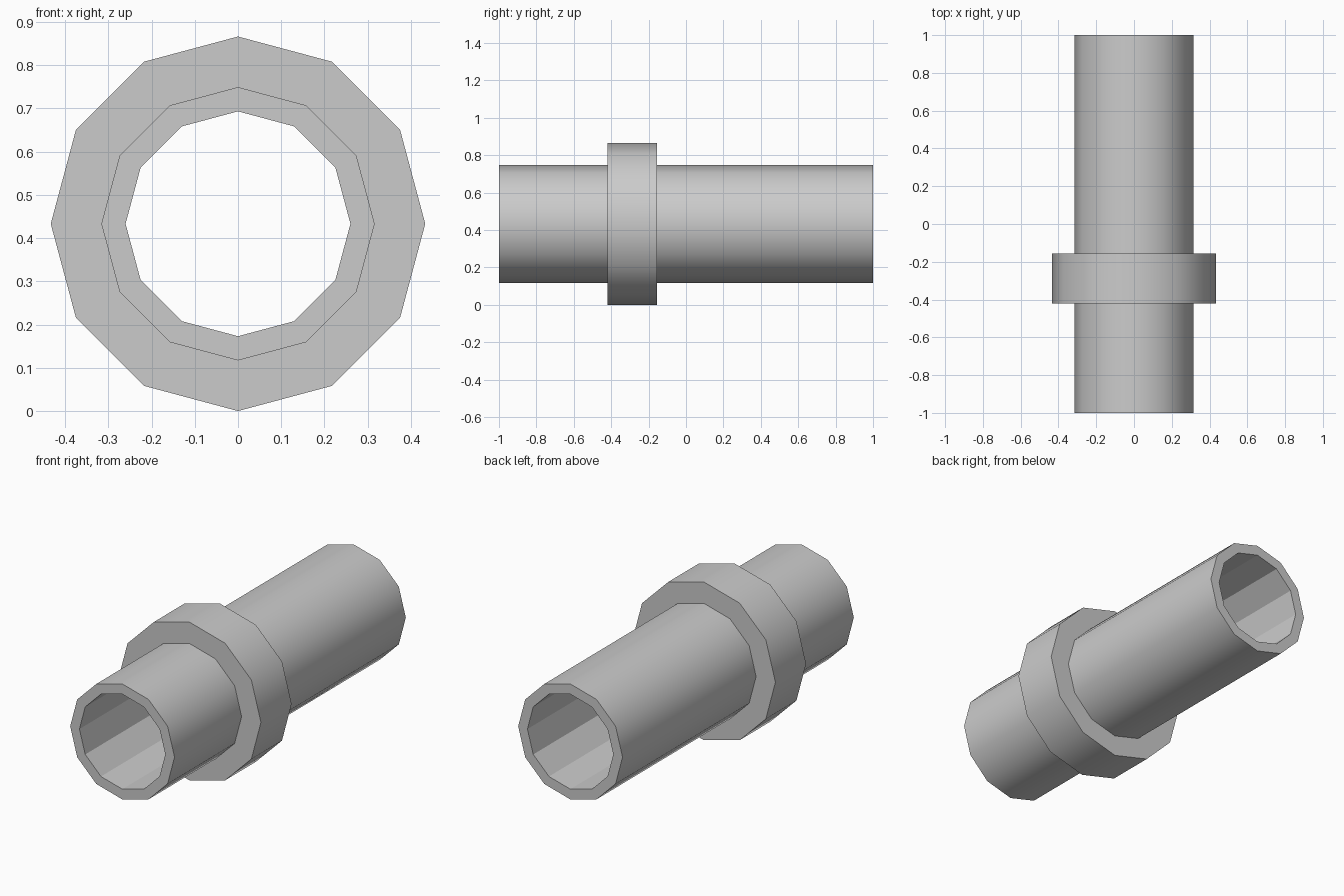
import bpy
import bmesh
from math import sin, cos, tau

SIDES = 12
AXIS_Z = 0.433

cube = bpy.data.objects.get("Cube")
if cube:
    bpy.data.objects.remove(cube, do_unlink=True)

grey = bpy.data.materials.new("plain_grey")
grey.use_nodes = True
color = (0.6, 0.6, 0.6, 1.0)
grey.diffuse_color = color
grey.node_tree.nodes["Principled BSDF"].inputs["Base Color"].default_value = color


def hollow_ring(name, outer, inner, front, back):
    """Twelve-sided tube along y: smooth outside, flat rims and bore."""
    bm = bmesh.new()
    profile = [(outer, front), (outer, back), (inner, back), (inner, front)]
    loops = []
    for radius, y in profile:
        loops.append([
            bm.verts.new((radius * sin(tau * i / SIDES), y, radius * cos(tau * i / SIDES)))
            for i in range(SIDES)
        ])
    for p in range(len(profile)):
        a, b = loops[p], loops[(p + 1) % len(profile)]
        for i in range(SIDES):
            j = (i + 1) % SIDES
            face = bm.faces.new((a[i], a[j], b[j], b[i]))
            face.smooth = p == 0
    bmesh.ops.recalc_face_normals(bm, faces=bm.faces)
    # Keep the rims crisp
    for edge in bm.edges:
        edge.smooth = all(f.smooth for f in edge.link_faces)
    mesh = bpy.data.meshes.new(name)
    bm.to_mesh(mesh)
    bm.free()
    mesh.materials.append(grey)
    obj = bpy.data.objects.new(name, mesh)
    obj.location.z = AXIS_Z
    bpy.context.collection.objects.link(obj)
    return obj


# Long open pipe
hollow_ring("pipe", 0.316, 0.26, -1.0, 1.0)
# Collar around the pipe, seated slightly into its wall
hollow_ring("collar", AXIS_Z, 0.29, -0.42, -0.155)
